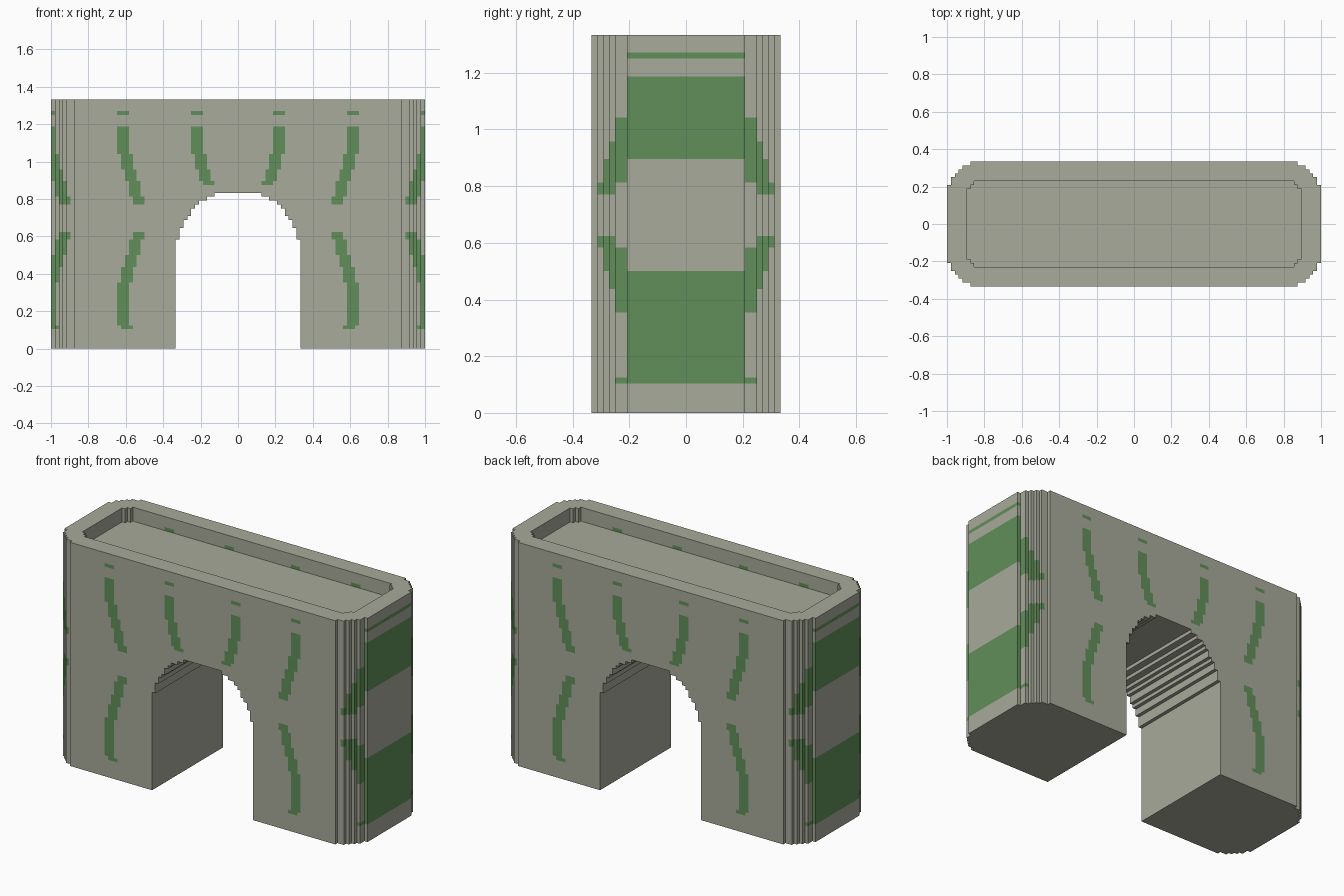
import bpy
import bmesh
from mathutils import Vector

cube = bpy.data.objects.get("Cube")
if cube:
    bpy.data.objects.remove(cube, do_unlink=True)

U = 1 / 48  # size of one building block


def material(name, rgb):
    m = bpy.data.materials.new(name)
    m.use_nodes = True
    m.diffuse_color = (*rgb, 1)
    m.node_tree.nodes["Principled BSDF"].inputs["Base Color"].default_value = (*rgb, 1)
    return m


def stepped(corners):
    """Staircase through the corners of one quarter, from the far side to the middle."""
    pts = [corners[0]]
    for (a, b), (c, d) in zip(corners, corners[1:]):
        pts += [(a, d), (c, d)]
    return pts


def rounded_outline(steps, reach):
    """Closed stepped outline; steps are measured from the centre of each end."""
    quarter = stepped([(x + reach, y) for x, y in steps])
    half = quarter + [(-x, y) for x, y in reversed(quarter)]
    return half + [(-x, -y) for x, y in half]


def prism(name, points, start, depth):
    """Extrude a closed outline given as 3D points."""
    bm = bmesh.new()
    face = bm.faces.new([bm.verts.new(start(p)) for p in points])
    side = bmesh.ops.extrude_face_region(bm, geom=[face])["geom"]
    moved = [v for v in side if isinstance(v, bmesh.types.BMVert)]
    bmesh.ops.translate(bm, verts=moved, vec=depth)
    bmesh.ops.recalc_face_normals(bm, faces=bm.faces)
    mesh = bpy.data.meshes.new(name)
    bm.to_mesh(mesh)
    bm.free()
    obj = bpy.data.objects.new(name, mesh)
    bpy.context.collection.objects.link(obj)
    return obj


# Wall block with stepped round ends
outer = [(16, 6), (15, 10), (14, 12), (13, 13), (12, 14), (10, 15), (6, 16)]
body = prism("arch_wall", rounded_outline(outer, 32),
             lambda p: (p[0], p[1], 0), Vector((0, 0, 64)))

# Shallow tray in the top
inner = [(11, 6), (10, 9), (9, 10), (6, 11)]
tray = prism("tray_cutter", rounded_outline(inner, 32),
             lambda p: (p[0], p[1], 60), Vector((0, 0, 9)))

# Stepped archway from front to back
arch = stepped([(16, -5), (16, 28), (15, 31), (14, 33), (13, 34), (12, 36),
                (11, 37), (10, 38), (8, 39), (6, 40)])[2:]
# every width holds up to its own height
arch = [(16, -5)]
for width, top in [(16, 28), (15, 31), (14, 33), (13, 34), (12, 36),
                   (11, 37), (10, 38), (8, 39), (6, 40)]:
    if width < 16:
        arch.append((width, arch[-1][1]))
    arch.append((width, top))
arch += [(-x, z) for x, z in reversed(arch)]
opening = prism("opening_cutter", arch,
                lambda p: (p[0], -20, p[1]), Vector((0, 40, 0)))

bpy.context.view_layer.objects.active = body
for cutter in (tray, opening):
    cutter.hide_render = True
    mod = body.modifiers.new("cut", "BOOLEAN")
    mod.operation = "DIFFERENCE"
    mod.solver = "EXACT"
    mod.object = cutter
    bpy.ops.object.modifier_apply(modifier=mod.name)
    bpy.data.objects.remove(cutter, do_unlink=True)

# Vine stripes: (bottom, top, inner edge) of each step, three blocks wide
vine = [(5, 6, 46), (6, 17, 47), (17, 21, 46), (21, 24, 45), (24, 28, 44), (28, 30, 43),
        (37, 39, 43), (39, 43, 44), (43, 46, 45), (46, 50, 46), (50, 57, 47), (60, 61, 47)]
stripes = []
for shift in (0, 19, 38):
    for low, high, x in vine:
        low = max(low, 42) if shift == 38 else low  # short vines over the archway
        if low < high:
            stripes.append((x - shift, x - shift + 3, low, high))

# Cut the surface along the stripe borders, then colour by position
bm = bmesh.new()
bm.from_mesh(body.data)
bmesh.ops.triangulate(bm, faces=bm.faces)
x_cuts = {s * v for a, b, _, _ in stripes for v in (a, b) for s in (-1, 1) if v < 48}
z_cuts = {v for _, _, c, d in stripes for v in (c, d)}
for axis, cuts in (((1, 0, 0), x_cuts), ((0, 0, 1), z_cuts)):
    for c in sorted(cuts):
        bmesh.ops.bisect_plane(bm, geom=bm.verts[:] + bm.edges[:] + bm.faces[:],
                               dist=0.0001, plane_co=Vector(axis) * c, plane_no=axis)
bm.normal_update()
for f in bm.faces:
    p = f.calc_center_median() - f.normal * 0.3
    f.material_index = int(any(a < abs(p.x) < b and c < p.z < d for a, b, c, d in stripes))
    f.smooth = False
bmesh.ops.scale(bm, vec=(U, U, U), verts=bm.verts)
body.data.materials.clear()
body.data.materials.append(material("pale_stone", (0.39, 0.405, 0.325)))
body.data.materials.append(material("vine_green", (0.122, 0.275, 0.1)))
bm.to_mesh(body.data)
bm.free()
